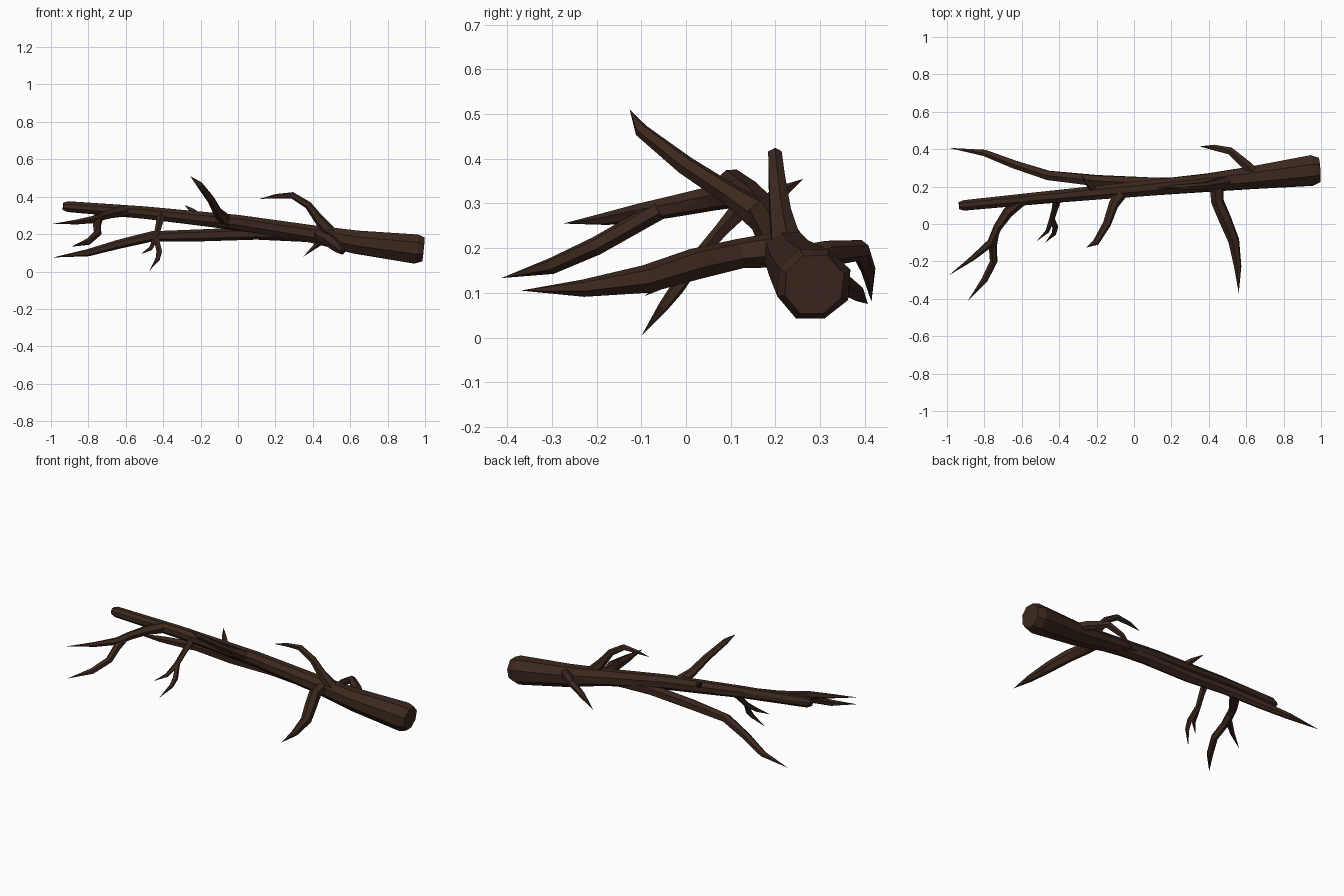
import bpy, bmesh, math, random
from mathutils import Vector

random.seed(4)
bark = bpy.data.materials.new("bark")
bark.diffuse_color = (0.045, 0.021, 0.013, 1)


def limb(name, pts, sides=6, rough=0.06):
    """Faceted tube through (x, y, z, radius) points; radius 0 makes a pointed tip."""
    bm = bmesh.new()
    centres = [Vector(p[:3]) for p in pts]
    rings, normal = [], None
    for i, c in enumerate(centres):
        a, b = centres[max(i - 1, 0)], centres[min(i + 1, len(pts) - 1)]
        t = (b - a).normalized()
        if normal is None:
            normal = t.cross(Vector((0.3, 0.5, 1))).normalized()
        normal = (normal - t * normal.dot(t)).normalized()
        side = t.cross(normal)
        r = pts[i][3]
        if r == 0:
            rings.append([bm.verts.new(c)])
            continue
        ring = []
        for k in range(sides):
            ang = 2 * math.pi * k / sides
            rr = r * (1.04 + random.uniform(-rough, rough))
            ring.append(bm.verts.new(c + (normal * math.cos(ang) + side * math.sin(ang)) * rr))
        rings.append(ring)
    for lo, hi in zip(rings, rings[1:]):
        for k in range(sides):
            n = (k + 1) % sides
            if len(hi) == 1:
                bm.faces.new((lo[k], lo[n], hi[0]))
            else:
                bm.faces.new((lo[k], lo[n], hi[n], hi[k]))
    for ring in (rings[0], rings[-1]):
        if len(ring) > 1:
            bm.faces.new(ring)
    bmesh.ops.triangulate(bm, faces=bm.faces[:])
    bmesh.ops.recalc_face_normals(bm, faces=bm.faces[:])
    me = bpy.data.meshes.new(name)
    bm.to_mesh(me)
    bm.free()
    me.materials.append(bark)
    ob = bpy.data.objects.new(name, me)
    bpy.context.collection.objects.link(ob)


# Main stem, thick butt at +x
limb("main_stem", [
    (0.99, 0.285, 0.117, 0.068), (0.95, 0.283, 0.121, 0.083), (0.63, 0.245, 0.158, 0.062),
    (0.4, 0.222, 0.2, 0.05), (0, 0.185, 0.262, 0.041), (-0.5, 0.14, 0.315, 0.034),
    (-0.91, 0.1, 0.347, 0.029), (-0.935, 0.098, 0.349, 0.02)], sides=8)

# Long low branch at the back left
limb("long_back_branch", [
    (0.42, 0.21, 0.19, 0.035), (0.1, 0.218, 0.205, 0.034), (-0.2, 0.232, 0.195, 0.031),
    (-0.46, 0.26, 0.188, 0.026), (-0.64, 0.318, 0.145, 0.024), (-0.8, 0.38, 0.1, 0.019),
    (-0.99, 0.407, 0.075, 0)])

# Hooked branch behind the butt
limb("back_hook_branch", [
    (0.66, 0.25, 0.17, 0.035), (0.6, 0.315, 0.188, 0.029), (0.515, 0.39, 0.195, 0.022),
    (0.43, 0.408, 0.15, 0.016), (0.35, 0.415, 0.08, 0)])

# Large branch reaching to the front
limb("front_branch", [
    (0.44, 0.23, 0.2, 0.04), (0.445, 0.12, 0.188, 0.034), (0.49, 0.02, 0.165, 0.033),
    (0.535, -0.09, 0.13, 0.03), (0.555, -0.23, 0.11, 0.019), (0.56, -0.37, 0.105, 0)])

# Branch rising from the top and bending left
limb("top_bent_branch", [
    (0.5, 0.225, 0.2, 0.036), (0.43, 0.212, 0.28, 0.026), (0.375, 0.204, 0.355, 0.02),
    (0.29, 0.2, 0.408, 0.017), (0.2, 0.198, 0.402, 0.011), (0.115, 0.19, 0.388, 0)])

# Straight twig rising to the front
limb("rising_twig", [
    (-0.06, 0.18, 0.265, 0.036), (-0.11, 0.1, 0.32, 0.025), (-0.145, 0, 0.385, 0.021),
    (-0.205, -0.1, 0.463, 0.016), (-0.255, -0.126, 0.51, 0)])

# Forked branch near the thin end
limb("forked_branch_main", [
    (-0.6, 0.13, 0.325, 0.032), (-0.675, 0.06, 0.31, 0.027), (-0.73, -0.02, 0.295, 0.023),
    (-0.765, -0.1, 0.28, 0.021), (-0.86, -0.18, 0.265, 0.014), (-0.99, -0.275, 0.255, 0)])
limb("forked_branch_side", [
    (-0.745, -0.06, 0.285, 0.022), (-0.755, -0.12, 0.25, 0.021), (-0.75, -0.2, 0.205, 0.02),
    (-0.8, -0.3, 0.16, 0.018), (-0.89, -0.413, 0.133, 0)])

# Small hanging forked twig
limb("hanging_twig_main", [
    (-0.41, 0.14, 0.305, 0.024), (-0.425, 0.08, 0.24, 0.017), (-0.44, 0.025, 0.175, 0.015),
    (-0.465, -0.04, 0.125, 0.011), (-0.52, -0.092, 0.093, 0)], sides=5)
limb("hanging_twig_side", [
    (-0.438, 0.03, 0.18, 0.014), (-0.42, -0.02, 0.11, 0.015), (-0.428, -0.05, 0.07, 0.012),
    (-0.475, -0.1, 0.003, 0)], sides=5)

# Short spur on the back
limb("back_spur", [
    (-0.2, 0.165, 0.285, 0.022), (-0.245, 0.215, 0.326, 0.014), (-0.285, 0.263, 0.355, 0)], sides=5)
